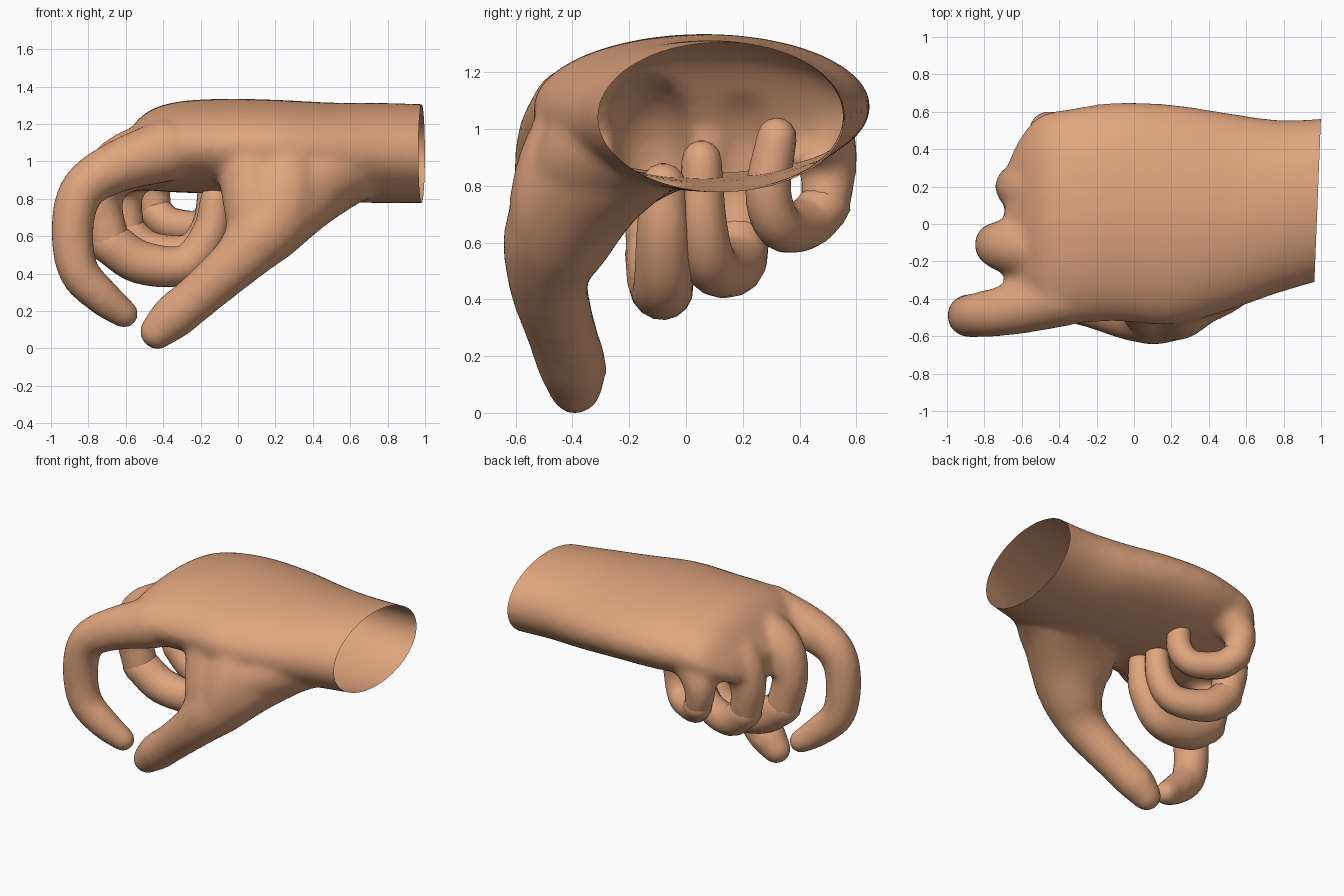
import bpy, bmesh, math
from mathutils import Vector

if "Cube" in bpy.data.objects:
    bpy.data.objects.remove(bpy.data.objects["Cube"])

skin = bpy.data.materials.new("skin")
skin.diffuse_color = (0.74, 0.375, 0.205, 1)
skin.use_nodes = True
skin.node_tree.nodes["Principled BSDF"].inputs["Base Color"].default_value = skin.diffuse_color


def add_loft(bm, rings):
    """Bridge rings of points into a closed solid."""
    loops = [[bm.verts.new(p) for p in r] for r in rings]
    n = len(loops[0])
    faces = []
    for a, b in zip(loops, loops[1:]):
        for i in range(n):
            j = (i + 1) % n
            faces.append(bm.faces.new((a[i], a[j], b[j], b[i])))
    faces.append(bm.faces.new(loops[0][::-1]))
    faces.append(bm.faces.new(loops[-1]))
    bmesh.ops.recalc_face_normals(bm, faces=faces)


def spline(pts, steps=5):
    """Catmull-Rom through tuples of any length."""
    p = [Vector(q) for q in pts]
    p = [p[0] * 2 - p[1]] + p + [p[-1] * 2 - p[-2]]
    out = []
    for i in range(1, len(p) - 2):
        a, b, c, d = p[i - 1:i + 3]
        for s in range(steps):
            t = s / steps
            out.append(0.5 * (2 * b + (c - a) * t + (2 * a - 5 * b + 4 * c - d) * t ** 2
                              + (3 * b - a - 3 * c + d) * t ** 3))
    return out + [p[-2]]


def add_tube(bm, pts, sides=16):
    """Round-ended tube through (x, y, z, radius) points."""
    path = spline(pts)
    c = [Vector(q[:3]) for q in path]
    r = [q[3] for q in path]
    tan = [(c[min(i + 1, len(c) - 1)] - c[max(i - 1, 0)]).normalized() for i in range(len(c))]
    caps = (80, 55, 28)
    spec = [(c[0] - tan[0] * r[0] * math.sin(math.radians(k)), r[0] * math.cos(math.radians(k)), tan[0]) for k in caps]
    spec += list(zip(c, r, tan))
    spec += [(c[-1] + tan[-1] * r[-1] * math.sin(math.radians(k)), r[-1] * math.cos(math.radians(k)), tan[-1])
             for k in caps[::-1]]
    u = tan[0].orthogonal().normalized()
    rings = []
    for pos, rad, t in spec:
        u = (u - t * u.dot(t)).normalized()
        v = t.cross(u)
        rings.append([pos + rad * (u * math.cos(a) + v * math.sin(a))
                      for a in (2 * math.pi * i / sides for i in range(sides))])
    add_loft(bm, rings)


def make_object(name, bm):
    me = bpy.data.meshes.new(name)
    bm.to_mesh(me)
    bm.free()
    me.materials.append(skin)
    for f in me.polygons:
        f.use_smooth = True
        f.material_index = 0
    ob = bpy.data.objects.new(name, me)
    bpy.context.collection.objects.link(ob)
    return ob


# finger paths: x, y, z, radius
index = [(-.38, -.38, 1.06, .17), (-.65, -.455, .97, .14), (-.83, -.485, .85, .122), (-.885, -.49, .65, .115),
         (-.855, -.48, .42, .11), (-.73, -.45, .28, .10), (-.61, -.41, .185, .08)]
thumb = [(.60, -.12, .97, .19), (.34, -.33, .82, .21), (.14, -.45, .63, .195), (0, -.485, .47, .145),
         (-.2, -.44, .29, .125), (-.35, -.40, .165, .122), (-.43, -.39, .09, .098)]
# fleshy base of the thumb: rounded fillers up to the palm
fillers = [
    [(.12, -.45, .64, .18), (.09, -.42, .80, .175), (.06, -.35, 1.0, .18)],
    [(.22, -.44, .72, .19), (.25, -.40, .85, .20), (.25, -.33, 1.0, .20)],
    [(.62, -.15, .98, .20), (.45, -.29, .92, .20), (.3, -.36, .85, .20)],
    [(.55, 0, .99, .18), (.3, -.17, .92, .19), (.12, -.30, .80, .16)],
]
curled = {
    "middle_finger": [(-.38, -.12, 1.08, .17), (-.64, -.12, .97, .155), (-.735, -.11, .80, .12), (-.69, -.10, .57, .115),
                      (-.52, -.09, .46, .115), (-.28, -.08, .45, .105), (-.15, -.08, .62, .095), (-.12, -.08, .80, .08)],
    "ring_finger": [(-.34, .16, 1.08, .17), (-.54, .19, .98, .155), (-.625, .20, .83, .12), (-.60, .19, .62, .105),
                    (-.47, .17, .52, .105), (-.26, .09, .52, .095), (-.16, .06, .66, .085), (-.14, .055, .89, .07)],
    "little_finger": [(-.24, .41, 1.09, .17), (-.39, .46, 1.0, .14), (-.46, .50, .87, .105), (-.44, .49, .73, .09),
                      (-.36, .42, .665, .09), (-.20, .33, .66, .085), (-.13, .29, .78, .08), (-.12, .32, .97, .07)],
}

# palm and wrist: x, y centre, z centre, half width, half height
palm = [(1.12, .15, 1.04, .42, .262), (.78, .095, 1.045, .462, .268), (.5, .065, 1.05, .53, .265),
        (.2, .05, 1.07, .59, .26), (-.1, .065, 1.08, .585, .255), (-.35, .04, 1.075, .575, .24),
        (-.5, .03, 1.05, .55, .205), (-.61, .0, .98, .46, .15), (-.69, -.05, .92, .34, .095)]
body = bmesh.new()
add_loft(body, [[(x, y + w * math.cos(a), z + h * math.sin(a)) for a in (2 * math.pi * i / 32 for i in range(32))]
                for x, y, z, w, h in spline(palm, 4)])
for path in (index, thumb, *fillers):
    add_tube(body, path)
for path in curled.values():
    add_tube(body, path[:4])
rough = make_object("hand_rough", body)

# fuse the solids into one soft skin
rm = rough.modifiers.new("fuse", 'REMESH')
rm.mode = 'VOXEL'
rm.voxel_size = 0.02
sm = rough.modifiers.new("soften", 'SMOOTH')
sm.factor = 0.5
sm.iterations = 14
bpy.context.view_layer.update()
fused = bpy.data.meshes.new_from_object(rough.evaluated_get(bpy.context.evaluated_depsgraph_get()))
bm = bmesh.new()
bm.from_mesh(fused)
bpy.data.objects.remove(rough)

# open the wrist with a slightly slanted cut
bmesh.ops.bisect_plane(bm, geom=bm.verts[:] + bm.edges[:] + bm.faces[:], plane_co=(.982, .13, 1.04),
                       plane_no=(1, -.04, 0), clear_outer=True)
make_object("hand", bm)

# curled finger ends, whose tips press through into the palm
for name, path in curled.items():
    bm = bmesh.new()
    add_tube(bm, path[3:])
    make_object(name, bm)
